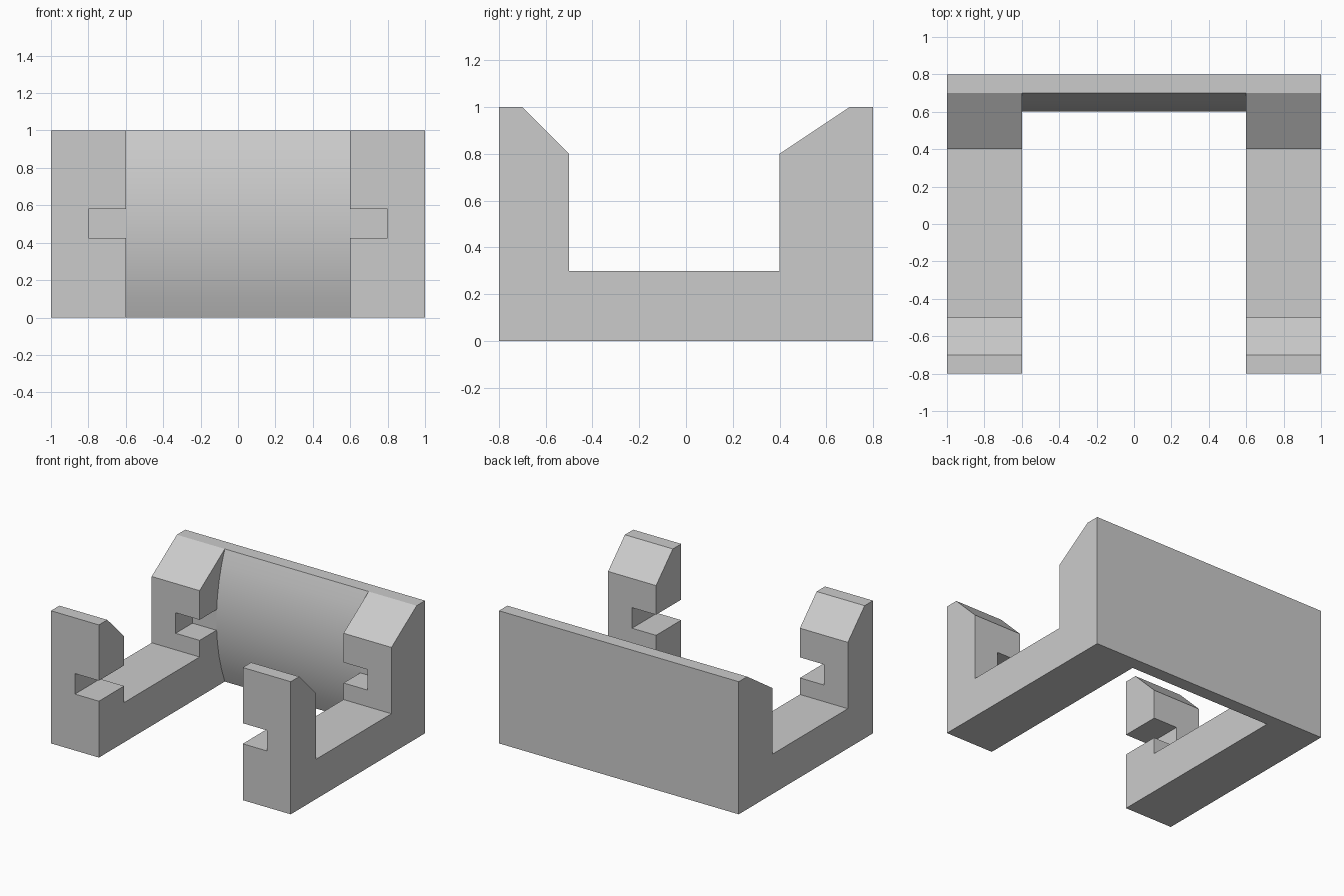
import bpy, bmesh, math

cube = bpy.data.objects.get("Cube")
if cube:
    bpy.data.objects.remove(cube, do_unlink=True)

grey = bpy.data.materials.new("plain grey")
grey.use_nodes = True
color = (0.6, 0.6, 0.6, 1)
grey.diffuse_color = color
grey.node_tree.nodes["Principled BSDF"].inputs["Base Color"].default_value = color


def prism(name, profile, x0, x1):
    """Extrude a closed (y, z) profile along x."""
    bm = bmesh.new()
    face = bm.faces.new([bm.verts.new((x0, y, z)) for y, z in profile])
    new = bmesh.ops.extrude_face_region(bm, geom=[face])["geom"]
    moved = [v for v in new if isinstance(v, bmesh.types.BMVert)]
    bmesh.ops.translate(bm, verts=moved, vec=(x1 - x0, 0, 0))
    bmesh.ops.recalc_face_normals(bm, faces=bm.faces)
    mesh = bpy.data.meshes.new(name)
    bm.to_mesh(mesh)
    bm.free()
    mesh.materials.append(grey)
    obj = bpy.data.objects.new(name, mesh)
    bpy.context.collection.objects.link(obj)
    return obj


# Cradle body: side outline with front and rear posts
body = prism("cradle_body", [
    (-0.8, 0), (0.8, 0), (0.8, 1), (0.7, 1), (0.4, 0.8), (0.4, 0.3),
    (-0.5, 0.3), (-0.5, 0.8), (-0.7, 1), (-0.8, 1)], -1, 1)

# Central opening, leaving a back wall whose front bulges forward
radius, half, steps = 1.3, math.asin(0.5 / 1.3), 9
angles = [half - 2 * half * i / steps for i in range(steps + 1)]
arc = [(0.6 + radius * (1 - math.cos(a)), 0.5 + radius * math.sin(a)) for a in angles]
opening = [(-1, -0.2), (-1, 1.2), (0.7, 1.2)] + arc + [(0.7, -0.2)]
cutters = [prism("opening_cutter", opening, -0.6, 0.6)]

# Slots along the inner sides of the posts, blind at the back wall
slot = [(-1, 0.425), (0.6, 0.425), (0.6, 0.58), (-1, 0.58)]
for side, x0, x1 in (("right", -0.8, -0.58), ("left", 0.58, 0.8)):
    cutters.append(prism(side + "_slot_cutter", slot, x0, x1))

for cutter in cutters:
    cutter.hide_render = True
    cutter.hide_set(True)
    cut = body.modifiers.new(cutter.name, "BOOLEAN")
    cut.operation = "DIFFERENCE"
    cut.solver = "EXACT"
    cut.object = cutter

# Bake the cuts, then smooth only the curved wall
bpy.ops.object.select_all(action="DESELECT")
bpy.context.view_layer.objects.active = body
body.select_set(True)
for cutter in cutters:
    bpy.ops.object.modifier_apply(modifier=cutter.name)
    bpy.data.objects.remove(cutter, do_unlink=True)
bpy.ops.object.shade_smooth_by_angle(angle=math.radians(15))
